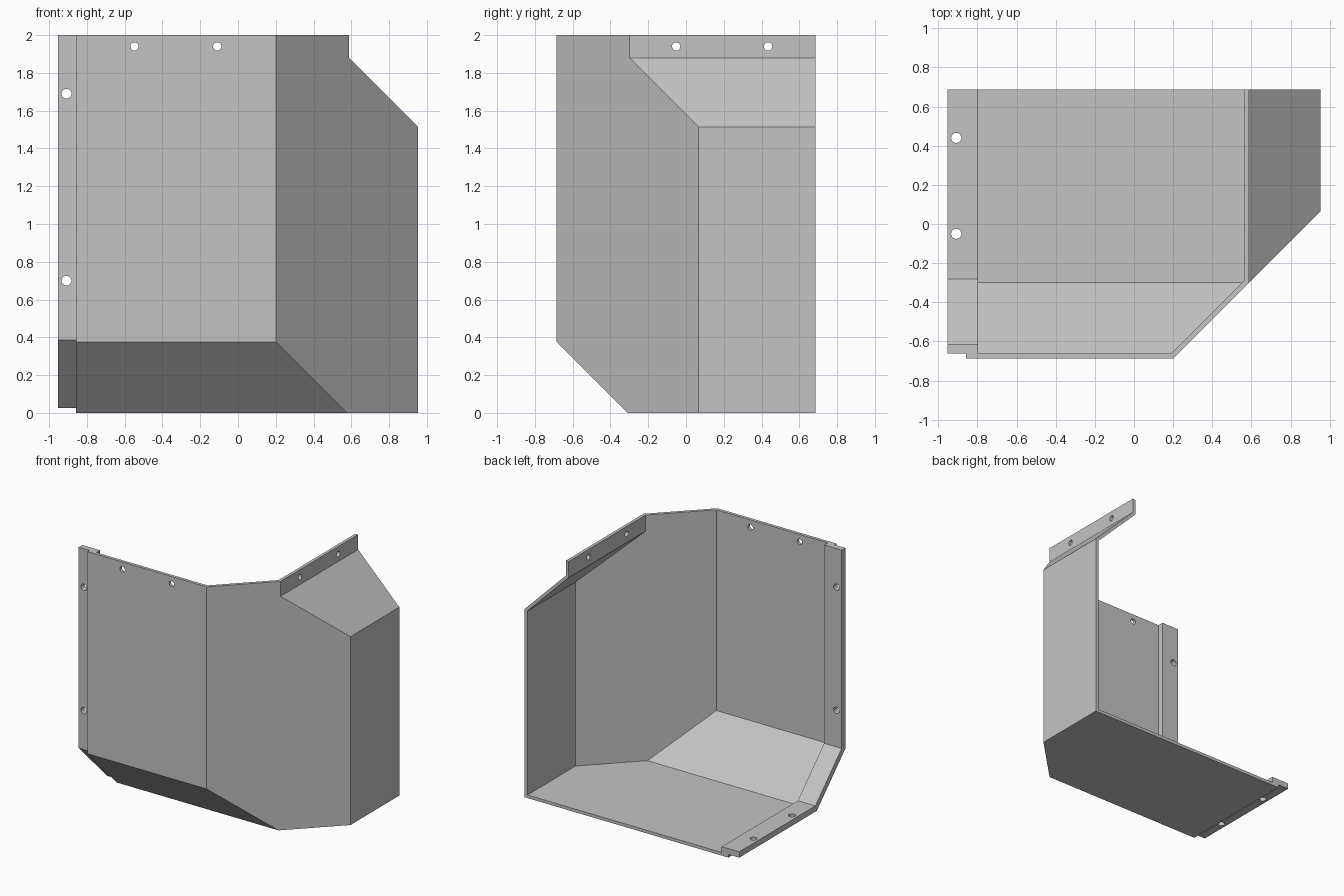
import bpy, bmesh, math
from mathutils import Vector, Matrix

if "Cube" in bpy.data.objects:
    bpy.data.objects.remove(bpy.data.objects["Cube"])

T = 0.025        # sheet thickness
STRIP_T = 0.047  # mounting strip thickness

metal = bpy.data.materials.new("grey_metal")
metal.diffuse_color = (0.55, 0.55, 0.55, 1)
metal.use_nodes = True
metal.node_tree.nodes["Principled BSDF"].inputs["Base Color"].default_value = metal.diffuse_color


def inward(normals, d):
    """Shift that moves a corner by d behind every plane meeting there."""
    n = []
    for c in normals:
        if all(c.dot(o) < 0.999 for o in n):
            n.append(c)
    if len(n) == 1:
        return -d * n[0]
    if len(n) == 2:
        return Matrix((n[0], n[1], n[0].cross(n[1]))).inverted() @ Vector((-d, -d, 0))
    return Matrix(n[:3]).inverted() @ Vector((-d, -d, -d))


def sheet(name, points, faces, d0, d1):
    """Folded sheet filling the space between two inward offsets of a surface."""
    pts = [Vector(p) for p in points]
    normals = [[] for _ in pts]
    for f in faces:
        n = (pts[f[1]] - pts[f[0]]).cross(pts[f[2]] - pts[f[1]]).normalized()
        for i in f:
            normals[i].append(n)
    bm = bmesh.new()
    outer = [bm.verts.new(p + inward(n, d0)) for p, n in zip(pts, normals)]
    inner = [bm.verts.new(p + inward(n, d1)) for p, n in zip(pts, normals)]
    edges = {(f[k], f[(k + 1) % len(f)]) for f in faces for k in range(len(f))}
    for f in faces:
        bm.faces.new([outer[i] for i in f])
        bm.faces.new([inner[i] for i in reversed(f)])
    for a, b in edges:
        if (b, a) not in edges:  # open rim
            bm.faces.new((outer[b], outer[a], inner[a], inner[b]))
    bmesh.ops.recalc_face_normals(bm, faces=bm.faces)
    me = bpy.data.meshes.new(name)
    bm.to_mesh(me)
    bm.free()
    me.materials.append(metal)
    ob = bpy.data.objects.new(name, me)
    bpy.context.collection.objects.link(ob)
    return ob


def drill(ob, centre, radius, axis):
    """Cut a round hole through the sheet along an axis."""
    rot = {"x": (0, math.pi / 2, 0), "y": (math.pi / 2, 0, 0), "z": (0, 0, 0)}[axis]
    bpy.ops.mesh.primitive_cylinder_add(vertices=24, radius=radius, depth=0.24,
                                        location=centre, rotation=rot)
    cutter = bpy.context.object
    cutter.hide_render = True
    mod = ob.modifiers.new("hole", "BOOLEAN")
    mod.operation, mod.solver, mod.object = "DIFFERENCE", "EXACT", cutter
    bpy.context.view_layer.objects.active = ob
    bpy.ops.object.modifier_apply(modifier=mod.name)
    bpy.data.objects.remove(cutter, do_unlink=True)


# Key positions
XL, XS, XR = -0.954, -0.858, 0.954    # strip edge, sheet edge, right wall
Y0, Y1 = -0.686, 0.686                # front wall, open back
XC = 0.202                            # front wall meets diagonal wall
K = XC - Y0                           # diagonal wall: x - y = K
ZB = 0.376                            # top of the lower bevel
YB = Y0 + ZB                          # bevel meets floor
XF, ZF = 0.588, 1.88                  # flange position and foot
ZR = ZF - (XR - XF)                   # roof slope meets right wall

# Folded main guard
P = [
    (XS, Y0, 2), (XC, Y0, 2), (XC, Y0, ZB), (XS, Y0, ZB),               # 0-3 front
    (XS, YB, 0), (YB + K, YB, 0), (XR, XR - K, 0), (XR, Y1, 0), (XS, Y1, 0),  # 4-8 floor
    (XR, XR - K, ZR), (XR, Y1, ZR),                                     # 9-10 right
    (XF, XF - K, ZF), (XF, Y1, ZF),                                     # 11-12 roof
    (XF, XF - K, 2), (XF, Y1, 2),                                       # 13-14 flange
]
F = [
    (3, 2, 1, 0),               # front wall
    (4, 5, 2, 3),               # lower bevel
    (8, 7, 6, 5, 4),            # floor
    (2, 5, 6, 9, 11, 13, 1),    # diagonal wall
    (6, 7, 10, 9),              # right wall
    (9, 10, 12, 11),            # roof slope
    (11, 12, 14, 13),           # top flange
]
guard = sheet("guard_shell", P, F, 0, T)
for x in (-0.548, -0.11):
    drill(guard, (x, Y0, 1.94), 0.022, "y")
for y in (-0.052, 0.435):
    drill(guard, (XF, y, 1.94), 0.022, "x")

# Mounting strip lying inside the left edge
profile = [(Y0, 2), (Y0, ZB), (YB, 0), (Y1, 0)]
P = [(x, y, z) for y, z in profile for x in (XL, -0.798)]
F = [(i + 2, i + 3, i + 1, i) for i in (0, 2, 4)]
strip = sheet("mounting_strip", P, F, T, T + STRIP_T)
for z in (0.70, 1.69):
    drill(strip, (-0.908, Y0 + T, z), 0.026, "y")
for y in (-0.05, 0.44):
    drill(strip, (-0.908, y, T), 0.026, "z")
